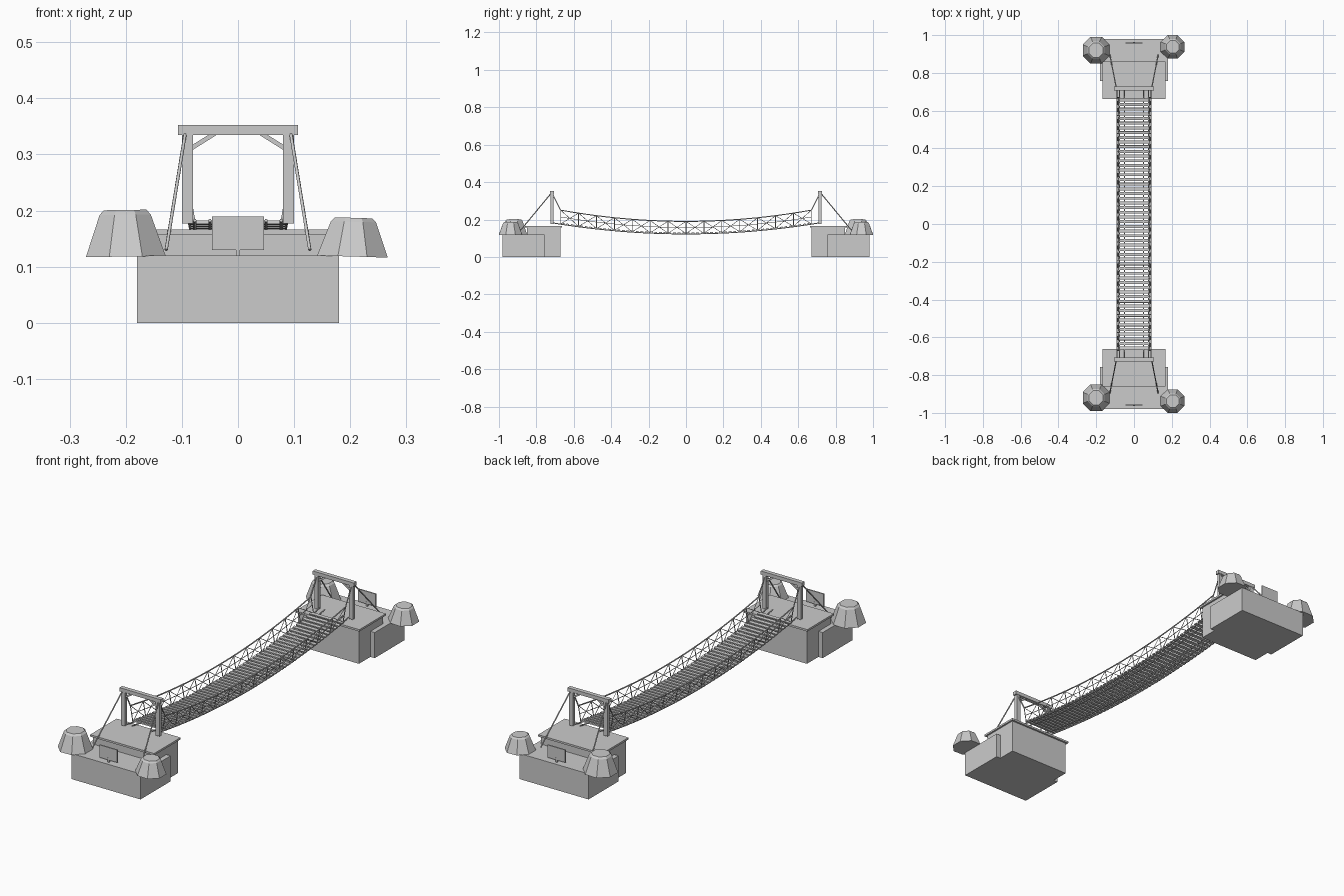
import bpy, bmesh, math
from mathutils import Vector, Matrix

cube = bpy.data.objects.get("Cube")
if cube:
    bpy.data.objects.remove(cube, do_unlink=True)

grey = bpy.data.materials.new("plain_grey")
grey.use_nodes = True
GREY = (0.6, 0.6, 0.6, 1)
grey.diffuse_color = GREY
grey.node_tree.nodes["Principled BSDF"].inputs["Base Color"].default_value = GREY


def finish(name, bm):
    mesh = bpy.data.meshes.new(name)
    bm.to_mesh(mesh)
    bm.free()
    mesh.materials.append(grey)
    obj = bpy.data.objects.new(name, mesh)
    bpy.context.collection.objects.link(obj)
    return obj


def add_box(bm, center, size, rot=Matrix()):
    m = Matrix.Translation(center) @ rot @ Matrix.Diagonal((*size, 1))
    bmesh.ops.create_cube(bm, size=1, matrix=m)


def box(name, x, y, z):
    """Box from its (low, high) ranges."""
    bm = bmesh.new()
    r = [sorted(v) for v in (x, y, z)]
    add_box(bm, [(a + b) / 2 for a, b in r], [b - a for a, b in r])
    return finish(name, bm)


def ropes(name, paths, radius):
    """One mesh holding a round tube along each path."""
    curve = bpy.data.curves.new(name, "CURVE")
    curve.dimensions = "3D"
    curve.bevel_depth = radius
    curve.bevel_resolution = 1
    curve.use_fill_caps = True
    for path in paths:
        spline = curve.splines.new("POLY")
        spline.points.add(len(path) - 1)
        for p, co in zip(spline.points, path):
            p.co = (*co, 1)
    curve.materials.append(grey)
    obj = bpy.data.objects.new(name, curve)
    bpy.context.collection.objects.link(obj)
    bpy.ops.object.select_all(action="DESELECT")
    bpy.context.view_layer.objects.active = obj
    obj.select_set(True)
    bpy.ops.object.convert(target="MESH")


def boulder(name, center, radius, height, tilt):
    """Eight-sided tapered rock with a narrow chamfer at the top."""
    bm = bmesh.new()
    rings = []
    for rad, z in ((1, 0), (0.64, 0.9), (0.53, 1)):
        rings.append([bm.verts.new((radius * rad * math.cos(a), radius * rad * math.sin(a), z * height))
                      for a in (math.tau * (i + 0.5) / 8 for i in range(8))])
    for lo, hi in zip(rings, rings[1:]):
        for i in range(8):
            j = (i + 1) % 8
            bm.faces.new((lo[i], lo[j], hi[j], hi[i]))
    bm.faces.new(rings[0][::-1])
    bm.faces.new(rings[-1])
    bm.transform(Matrix.Translation(center) @ Matrix.Rotation(tilt, 4, "Y"))
    finish(name, bm)


SPAN = 0.67          # half length of the walkway
deck_z = lambda y: 0.125 + 0.116 * y * y
rail_z = lambda y: 0.19 + 0.134 * y * y
DECK_X, RAIL_X = 0.077, 0.09


def sag(x, height, half, steps=28):
    ys = [half * (2 * i / steps - 1) for i in range(steps + 1)]
    return [(x, y, height(y)) for y in ys]


# Both bank ends: footings, gate, guy ropes, sign and rocks
for end, s in (("front", -1), ("back", 1)):
    box(f"{end}_footing", (-0.18, 0.18), (s * 0.757, s * 0.98), (0, 0.12))
    box(f"{end}_abutment", (-0.158, 0.158), (s * 0.672, s * 0.85), (0, 0.158))
    box(f"{end}_landing_slab", (-0.166, 0.166), (s * 0.663, s * 0.86), (0.157, 0.166))
    box(f"{end}_gate_beam", (-0.107, 0.107), (s * 0.707, s * 0.727), (0.335, 0.352))
    box(f"{end}_sign_board", (-0.046, 0.046), (s * 0.956, s * 0.962), (0.13, 0.189))
    box(f"{end}_sign_stake", (-0.004, 0.004), (s * 0.955, s * 0.963), (0.115, 0.14))
    for side, t in (("right", -1), ("left", 1)):
        box(f"{end}_{side}_gate_post", (t * 0.08, t * 0.1), (s * 0.709, s * 0.725), (0.177, 0.336))
        bm = bmesh.new()
        add_box(bm, (t * 0.061, s * 0.717, 0.325), (0.05, 0.01, 0.008),
                Matrix.Rotation(t * math.radians(32), 4, "Y"))
        finish(f"{end}_{side}_gate_brace", bm)
        ropes(f"{end}_{side}_guy_rope",
              [[(t * 0.094, s * 0.723, 0.338), (t * 0.128, s * 0.895, 0.13)]], 0.003)
    boulder(f"{end}_right_rock", (-0.2, s * 0.92, 0.118), 0.077, 0.083, -0.015)
    boulder(f"{end}_left_rock", (0.204, s * 0.938, 0.118), 0.068, 0.069, 0.03)

# Walkway planks following the sag
bm = bmesh.new()
COUNT = 54
for i in range(COUNT):
    y = SPAN * (2 * (i + 0.5) / COUNT - 1)
    tilt = Matrix.Rotation(math.atan(0.232 * y), 4, "X")
    add_box(bm, (0, y, deck_z(y) + 0.003), (0.17, 0.015, 0.006), tilt)
finish("walkway_planks", bm)

# Bearing ropes under the planks
ropes("bearing_ropes", [sag(x, lambda y: deck_z(y) - 0.002, 0.715)
                        for x in (-DECK_X, -0.05, 0.05, DECK_X)], 0.003)

# Railings: handrail, middle rope, uprights and crossed netting
BAYS = 14
for side, t in (("right", -1), ("left", 1)):
    rail = sag(t * RAIL_X, rail_z, SPAN)
    anchors = [(t * RAIL_X, e * 0.715, 0.337) for e in (-1, 1)]
    ropes(f"{side}_handrail_rope", [[anchors[0], *rail, anchors[1]]], 0.003)
    ropes(f"{side}_middle_rope",
          [sag(t * (DECK_X + RAIL_X) / 2, lambda y: (deck_z(y) + rail_z(y)) / 2, SPAN)], 0.0015)
    ys = [SPAN * (2 * i / BAYS - 1) for i in range(BAYS + 1)]
    low = [(t * DECK_X, y, deck_z(y)) for y in ys]
    top = [(t * RAIL_X, y, rail_z(y)) for y in ys]
    ropes(f"{side}_railing_uprights", list(zip(low, top)), 0.002)
    ropes(f"{side}_railing_netting",
          list(zip(low, top[1:])) + list(zip(top, low[1:])), 0.0015)
